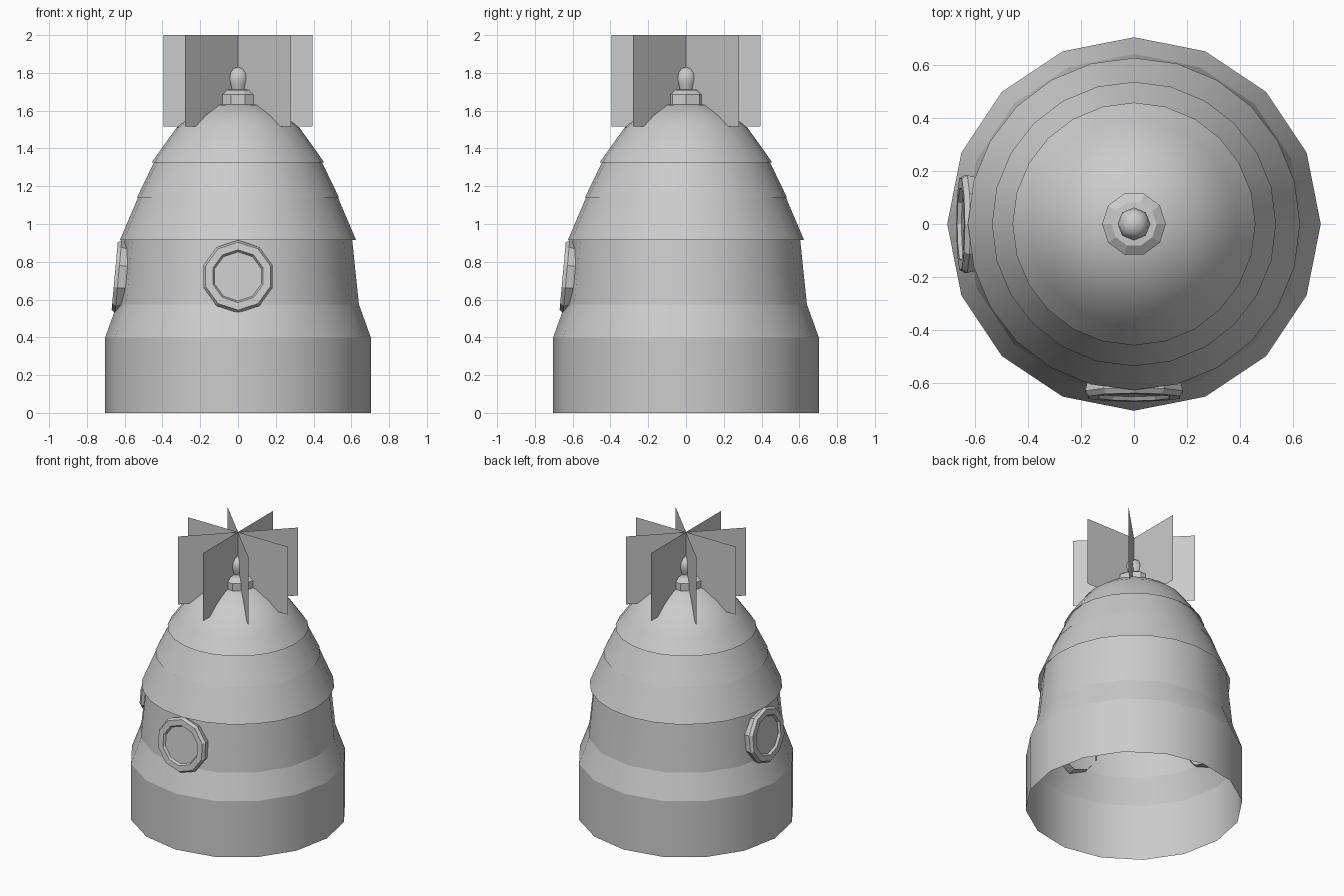
import bpy, bmesh
from math import sin, cos, pi, atan2
from mathutils import Matrix, Vector

cube = bpy.data.objects.get("Cube")
if cube:
    bpy.data.objects.remove(cube)

grey = bpy.data.materials.new("plain grey")
grey.use_nodes = True
COLOUR = (0.6, 0.6, 0.6, 1)
grey.diffuse_color = COLOUR
grey.node_tree.nodes["Principled BSDF"].inputs["Base Color"].default_value = COLOUR


def finish(name, bm, smooth):
    """Turn a bmesh into a named object."""
    bmesh.ops.remove_doubles(bm, verts=[v for v in bm.verts if v.co.xy.length < 1e-5], dist=1e-5)
    for f in bm.faces:
        f.smooth = smooth
    mesh = bpy.data.meshes.new(name)
    bm.to_mesh(mesh)
    bm.free()
    mesh.materials.append(grey)
    ob = bpy.data.objects.new(name, mesh)
    bpy.context.collection.objects.link(ob)
    return ob


def lathe(name, strips, sides, smooth=True):
    """Revolve profile strips; each strip has its own edge loops, so seams stay crisp."""
    bm = bmesh.new()
    for strip in strips:
        rings = []
        for r, z in strip:
            angles = [2 * pi * i / sides for i in range(sides)]
            if r == 0:
                rings.append([bm.verts.new((0, 0, z))] * sides)
            else:
                rings.append([bm.verts.new((r * cos(a), r * sin(a), z)) for a in angles])
        for low, high in zip(rings, rings[1:]):
            for i in range(sides):
                j = (i + 1) % sides
                quad = [low[i], low[j], high[j], high[i]]
                bm.faces.new(list(dict.fromkeys(quad)))
    return finish(name, bm, smooth)


# Open-bottomed base and wall
wall = [(0.703, 0), (0.703, 0.4), (0.64, 0.575), (0.601, 0.95)]
lathe("base_wall", list(zip(wall, wall[1:])), 16)

# Overlapping roof shells and dome
lathe("lower_roof", [[(0.625, 0.915), (0.525, 1.15)]], 24)
lathe("middle_roof", [[(0.535, 1.14), (0.438, 1.34)]], 24)
dome = [(0.457, 1.325), (0.39, 1.42), (0.325, 1.51), (0.24, 1.575), (0.14, 1.63), (0, 1.65)]
lathe("dome", [dome], 24)

# Finial: flange and bulb
flange = [(0.12, 1.62), (0.12, 1.685), (0.085, 1.71), (0, 1.715)]
lathe("finial_flange", [flange], 10, smooth=False)
bulb = [(0.042, 1.7), (0.052, 1.735), (0.062, 1.77), (0.055, 1.8), (0.035, 1.822), (0, 1.832)]
lathe("finial_bulb", [bulb], 8)

# Four crossed sheets form the eight fins
for k in range(4):
    bm = bmesh.new()
    d = Vector((cos(k * pi / 4), sin(k * pi / 4), 0)) * 0.395
    up = [Vector((0, 0, z)) for z in (1.515, 2)]
    bm.faces.new([bm.verts.new(p) for p in (up[0] - d, up[0] + d, up[1] + d, up[1] - d)])
    finish(f"fin_sheet_{k + 1}", bm, False)

# Portholes on the front and right: rim with a recessed pane, tilted with the wall
rim = [(0.18, -0.055), (0.193, 0), (0.18, 0.02), (0.14, 0.02), (0.13, 0.005), (0, 0.005)]
tilt = atan2(0.035, 0.385)
for name, turn in (("front", 0), ("right", -pi / 2)):
    ob = lathe(name + "_porthole", [rim], 10, smooth=False)
    ob.matrix_world = (Matrix.Rotation(turn, 4, "Z")
                       @ Matrix.Translation((0, -0.633, 0.722))
                       @ Matrix.Rotation(pi / 2 - tilt, 4, "X")
                       @ Matrix.Rotation(pi / 2, 4, "Z"))
